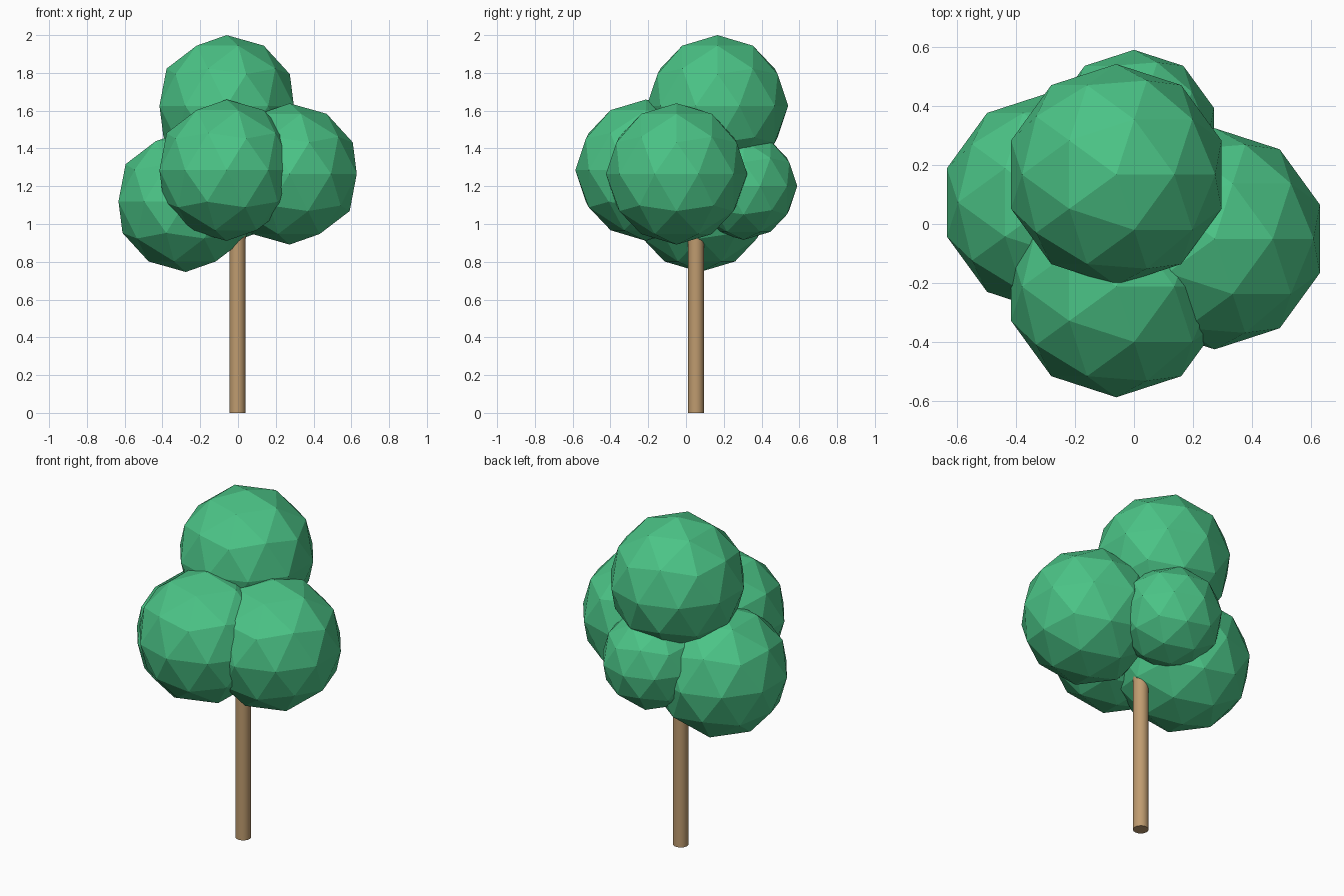
import bpy

if "Cube" in bpy.data.objects:
    bpy.data.objects.remove(bpy.data.objects["Cube"])


def material(name, color):
    mat = bpy.data.materials.new(name)
    mat.diffuse_color = color
    mat.use_nodes = True
    mat.node_tree.nodes["Principled BSDF"].inputs["Base Color"].default_value = mat.diffuse_color
    return mat


green = material("leaf_green", (0.07, 0.55, 0.24, 1))
brown = material("bark_brown", (0.52, 0.33, 0.16, 1))

# Foliage: flat-shaded low-poly balls (name, centre, radius)
foliage = [
    ("foliage_top", (-0.06, 0.167, 1.626), 0.374),
    ("foliage_front", (-0.06, -0.212, 1.285), 0.374),
    ("foliage_right", (0.273, -0.05, 1.265), 0.374),
    ("foliage_left", (-0.277, 0.073, 1.12), 0.374),
    ("foliage_back", (0.0, 0.305, 1.2), 0.284),
]
for name, centre, radius in foliage:
    bpy.ops.mesh.primitive_ico_sphere_add(subdivisions=2, radius=radius, location=centre)
    ball = bpy.context.object
    ball.name = name
    ball.data.materials.append(green)

# Trunk: smooth round post that ends inside the foliage
height = 1.15
bpy.ops.mesh.primitive_cylinder_add(vertices=32, radius=0.042, depth=height,
                                    location=(-0.003, 0.053, height / 2))
trunk = bpy.context.object
trunk.name = "trunk"
trunk.data.materials.append(brown)
bpy.ops.object.shade_smooth_by_angle()
